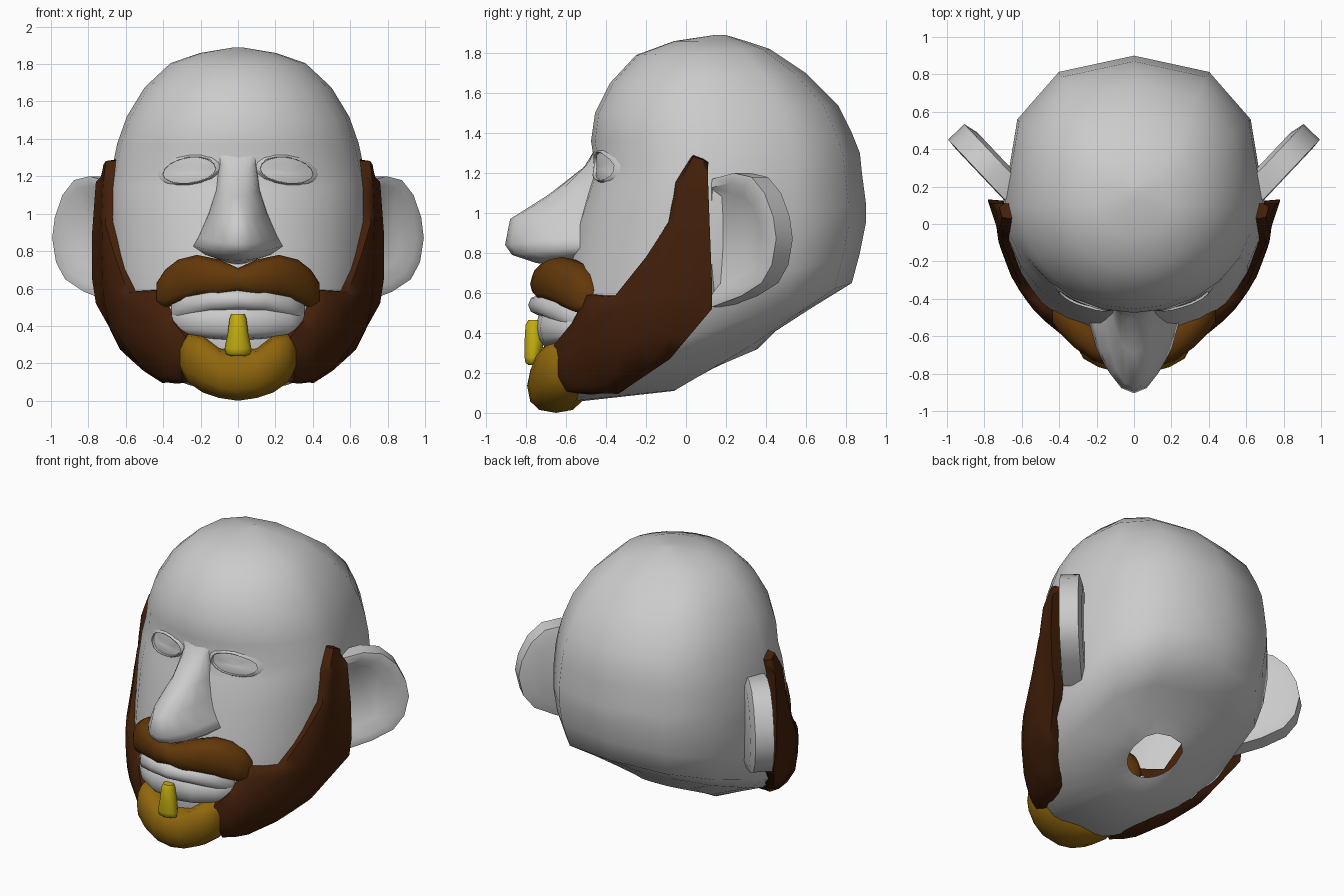
import bpy, bmesh, math
from mathutils import Vector
from mathutils.bvhtree import BVHTree

if bpy.data.objects.get("Cube"):
    bpy.data.objects.remove(bpy.data.objects["Cube"])


def material(name, rgb):
    m = bpy.data.materials.new(name)
    m.use_nodes = True
    m.diffuse_color = (*rgb, 1)
    m.node_tree.nodes["Principled BSDF"].inputs["Base Color"].default_value = (*rgb, 1)
    return m


skin = material("pale grey", (0.6, 0.6, 0.6))
dark = material("dark brown", (0.056, 0.014, 0.003))
brown = material("mid brown", (0.125, 0.04, 0.003))
gold = material("golden brown", (0.28, 0.135, 0.004))
yellow = material("yellow", (0.55, 0.42, 0.005))


def finish(name, bm, mat, angle=60):
    bmesh.ops.recalc_face_normals(bm, faces=bm.faces)
    me = bpy.data.meshes.new(name)
    bm.to_mesh(me)
    bm.free()
    ob = bpy.data.objects.new(name, me)
    bpy.context.collection.objects.link(ob)
    me.materials.append(mat)
    bpy.ops.object.select_all(action="DESELECT")
    ob.select_set(True)
    bpy.context.view_layer.objects.active = ob
    bpy.ops.object.shade_smooth_by_angle(angle=math.radians(angle))


def loft(rings, cap_start=True, cap_end=True):
    bm = bmesh.new()
    vs = [[bm.verts.new(p) for p in ring] for ring in rings]
    n = len(vs[0])
    for a, b in zip(vs, vs[1:]):
        for i in range(n):
            j = (i + 1) % n
            bm.faces.new((a[i], a[j], b[j], b[i]))
    if cap_start:
        bm.faces.new(vs[0])
    if cap_end:
        bm.faces.new(vs[-1])
    return bm


# Head: tilted rings from the open neck to the crown; fine at the face, coarse behind
half = [0, 15, 30, 45, 60, 75, 90, 120, 150]
angles = half + [180] + [360 - a for a in half[:0:-1]]


def head_ring(yf, zf, yb, zb, w, ym=0.1):
    pts = []
    for a in angles:
        s, c = math.sin(math.radians(a)), math.cos(math.radians(a))
        if c < -0.01:
            s, c = [math.copysign(abs(v) ** 0.8, v) for v in (s, c)]
        y = ym - c * (ym - yf if c > 0 else yb - ym)
        pts.append((w * s, y, zf + (zb - zf) * (y - yf) / (yb - yf)))
    return pts


head_sections = [
    (0.03, 0.18, 0.36, 0.32, 0.17, 0.2),
    (-0.06, 0.11, 0.45, 0.41, 0.31, 0.17),
    (-0.6, 0.05, 0.62, 0.52, 0.52, 0.05),
    (-0.68, 0.15, 0.83, 0.65, 0.64, 0.05),
    (-0.66, 0.4, 0.87, 0.8, 0.69, 0.07),
    (-0.61, 0.65, 0.9, 0.95, 0.7),
    (-0.55, 0.95, 0.9, 1.05, 0.7),
    (-0.49, 1.13, 0.88, 1.2, 0.69),
    (-0.455, 1.23, 0.87, 1.3, 0.67),
    (-0.475, 1.36, 0.83, 1.4, 0.645),
    (-0.455, 1.5, 0.76, 1.54, 0.595),
    (-0.38, 1.65, 0.6, 1.7, 0.5),
    (-0.25, 1.79, 0.42, 1.82, 0.36),
    (-0.06, 1.86, 0.3, 1.86, 0.2),
    (0.14, 1.89, 0.2, 1.89, 0.02, 0.17),
]
bm = loft([head_ring(*s) for s in head_sections], cap_start=False)
bmesh.ops.recalc_face_normals(bm, faces=bm.faces)
bm.normal_update()
tree = BVHTree.FromBMesh(bm)
finish("head", bm, skin)


def face_y(x, z):
    return tree.ray_cast(Vector((x, -2, z)), Vector((0, 1, 0)))[0].y


# Nose: stacked arcs of z, front y and half width
nose = [(1.34, -0.44, 0.13), (1.23, -0.51, 0.1), (1.09, -0.69, 0.12),
        (0.97, -0.88, 0.16), (0.84, -0.905, 0.22), (0.79, -0.87, 0.25),
        (0.75, -0.75, 0.2), (0.73, -0.6, 0.12)]
rings = []
for z, yf, w in nose:
    rings.append([])
    for i in range(11):
        a = math.pi * (i / 10 - 0.5)
        s = math.sin(a)
        rings[-1].append((w * s, -0.43 + (yf + 0.43) * math.cos(a) ** 1.2, z + 0.04 * s * s))
finish("nose", loft(rings), skin, 80)

# Eyes: almond balls inside low lids
for side, label in ((1, "left"), (-1, "right")):
    def eye_ring(k, push):
        ring = []
        for i in range(16):
            a = math.tau * i / 16
            h = 0.075 if math.sin(a) > 0 else 0.06
            x = side * (0.26 + 0.142 * k * math.cos(a))
            z = 1.225 + k * (h * math.sin(a) - 0.015 * math.cos(a))
            ring.append((x, face_y(x, z) - push, z))
        return ring
    lid = [eye_ring(1.22, -0.005), eye_ring(1.06, 0.016), eye_ring(1, 0.016), eye_ring(0.99, 0)]
    finish(label + "_eyelid", loft(lid, cap_start=False, cap_end=False), skin, 50)
    ball = [eye_ring(1, 0.001), eye_ring(0.6, 0.012), eye_ring(0.1, 0.016)]
    finish(label + "_eye", loft(ball, cap_start=False), skin)

# Ears: outlines swept outward and back, with a sunken front
ear_outline = [(0, 1.17), (0.15, 1.2), (0.27, 1.18), (0.36, 1.1), (0.42, 0.98), (0.44, 0.87),
               (0.41, 0.74), (0.34, 0.65), (0.2, 0.585), (0, 0.53)]
for side, label in ((1, "left"), (-1, "right")):
    def place(u, v, z):
        return (side * (0.69 + 0.69 * u - 0.72 * v), 0.13 + 0.73 * u + 0.69 * v, z)
    rings = []
    for k, v in ((0.82, 0.14), (1, 0.12), (1, 0.0), (0.85, -0.005), (0.68, 0.04)):
        rings.append([place(u * k, v, 0.88 + (z - 0.88) * k) for u, z in ear_outline])
    finish(label + "_ear", loft(rings), skin, 45)

# Side beards: strips between a front and a rear edge, kept clear of the cheeks
front_edge = [(0.67, 0.03, 1.28), (0.67, -0.05, 1.15), (0.71, -0.09, 0.95), (0.66, -0.2, 0.78),
              (0.59, -0.36, 0.58), (0.43, -0.5, 0.59), (0.37, -0.57, 0.45), (0.28, -0.66, 0.34)]
rear_edge = [(0.68, 0.11, 1.25), (0.76, 0.11, 1.17), (0.78, 0.12, 0.9), (0.78, 0.13, 0.65),
             (0.76, 0.13, 0.52), (0.62, -0.08, 0.27), (0.38, -0.31, 0.115), (0.27, -0.54, 0.11)]


def refine(edge, steps=3):
    pts = [Vector(p) for p in edge]
    return [a.lerp(b, i / steps) for a, b in zip(pts, pts[1:]) for i in range(steps)] + pts[-1:]


def clear_of_head(p, gap):
    q, n = tree.find_nearest(p)[:2]
    return q + n * gap if (p - q).dot(n) < gap else p


for side, label in ((1, "left"), (-1, "right")):
    rings = []
    for f, r in zip(refine(front_edge), refine(rear_edge)):
        row = [clear_of_head(f.lerp(r, k / 6), 0.02 if k in (0, 6) else 0.05) for k in range(7)]
        inner = [Vector((p.x * 0.9, p.y * 0.95, p.z + 0.01)) for p in row]
        rings.append([(side * p.x, p.y, p.z) for p in row + inner[::-1]])
    finish(label + "_beard", loft(rings), dark, 50)


# Mirrored tubes across the face: x, bottom z, top z, centre y, half depth
def cross_tube(name, sections, mat):
    full = [(-s[0], *s[1:]) for s in sections[:0:-1]] + sections
    rings = []
    for x, lo, hi, y, d in full:
        rings.append([])
        for i in range(12):
            a = math.tau * i / 12
            c, s = [math.copysign(abs(t) ** 0.8, t) for t in (math.cos(a), math.sin(a))]
            rings[-1].append((x, y + d * c, (lo + hi) / 2 + (hi - lo) / 2 * s))
    finish(name, loft(rings), mat)


cross_tube("moustache", [
    (0, 0.58, 0.71, -0.69, 0.09), (0.1, 0.55, 0.755, -0.67, 0.1), (0.22, 0.55, 0.78, -0.62, 0.11),
    (0.32, 0.52, 0.755, -0.56, 0.1), (0.39, 0.495, 0.7, -0.51, 0.08), (0.435, 0.52, 0.63, -0.49, 0.04)], brown)
cross_tube("upper_lip", [
    (0, 0.48, 0.6, -0.66, 0.13), (0.15, 0.47, 0.6, -0.63, 0.12),
    (0.28, 0.44, 0.58, -0.57, 0.1), (0.355, 0.42, 0.54, -0.52, 0.05)], skin)
cross_tube("lower_lip", [
    (0, 0.32, 0.53, -0.65, 0.1), (0.15, 0.33, 0.52, -0.63, 0.1),
    (0.28, 0.35, 0.5, -0.57, 0.09), (0.35, 0.365, 0.48, -0.53, 0.05)], skin)
cross_tube("goatee", [
    (0, 0.0, 0.27, -0.65, 0.145), (0.1, 0.015, 0.28, -0.65, 0.14), (0.19, 0.045, 0.35, -0.63, 0.135),
    (0.27, 0.1, 0.36, -0.6, 0.12), (0.31, 0.17, 0.3, -0.58, 0.07)], gold)

# Tuft below the lip: z, half width, centre y, half depth
tuft = [(0.465, 0.035, -0.76, 0.03), (0.44, 0.045, -0.76, 0.045), (0.36, 0.055, -0.76, 0.05),
        (0.28, 0.072, -0.765, 0.045), (0.25, 0.065, -0.77, 0.035), (0.24, 0.04, -0.77, 0.02)]
finish("chin_tuft", loft([[(w * math.cos(math.tau * i / 10), y + d * math.sin(math.tau * i / 10), z)
                           for i in range(10)] for z, w, y, d in tuft]), yellow)
